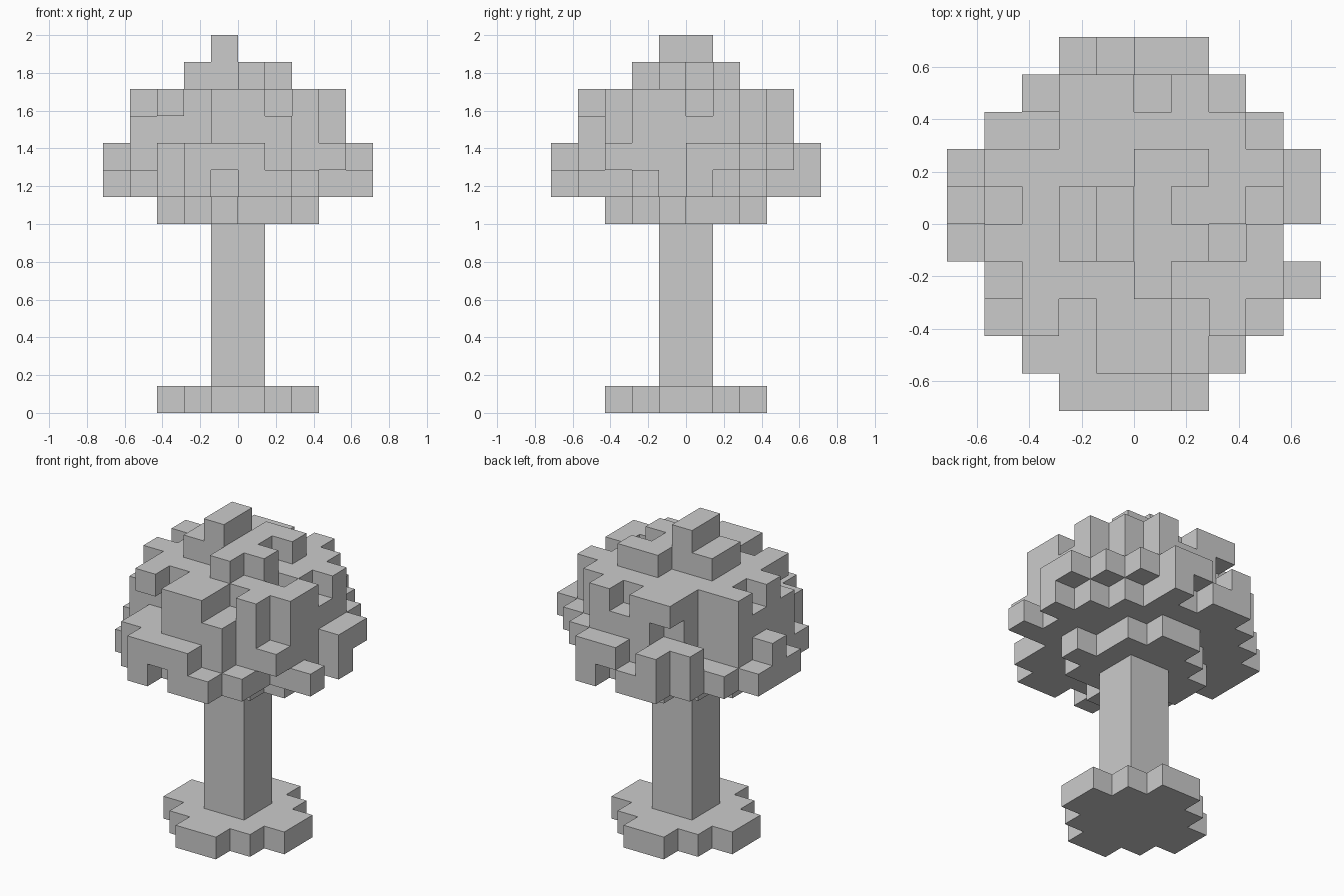
import bpy, bmesh

if "Cube" in bpy.data.objects:
    bpy.data.objects.remove(bpy.data.objects["Cube"])

U = 1 / 7  # edge of one cube; the tree is 14 cubes tall


def disc(z, widths):
    """Stepped disc of cells: half-width of each row, counted from the middle outwards."""
    return {(x, y, z) for i, w in enumerate(widths)
            for y in (i, -1 - i) for x in range(-w, w)}


def build(name, cells):
    """Outer skin of a set of unit cells as one blocky mesh."""
    bm = bmesh.new()
    verts = {}

    def vert(p):
        if p not in verts:
            verts[p] = bm.verts.new([c * U for c in p])
        return verts[p]

    for cell in sorted(cells):
        for axis in range(3):
            for side in (0, 1):
                near = list(cell)
                near[axis] += 1 if side else -1
                if tuple(near) in cells:
                    continue
                a, b = (axis + 1) % 3, (axis + 2) % 3
                loop = []
                for da, db in ((0, 0), (1, 0), (1, 1), (0, 1)):
                    p = list(cell)
                    p[axis] += side
                    p[a] += da
                    p[b] += db
                    loop.append(vert(tuple(p)))
                bm.faces.new(loop if side else loop[::-1])
    mesh = bpy.data.meshes.new(name)
    bm.to_mesh(mesh)
    bm.free()
    obj = bpy.data.objects.new(name, mesh)
    bpy.context.collection.objects.link(obj)
    return obj


# Round foot and square trunk
base = disc(0, [3, 2, 1])
trunk = {c for z in range(1, 7) for c in disc(z, [1])}

# Crown: stacked discs, each with a few cubes knocked out of its edge
crown_layers = {
    7: ([3, 2, 1], [(0, -3), (2, 0)]),
    8: ([5, 5, 4, 3, 2], [(-1, -5), (0, 4), (4, 1), (4, -1), (3, -3),
                          (3, 2), (2, 3), (-5, -2)]),
    9: ([5, 5, 4, 3, 2], [(-1, 4), (1, -5), (2, -4), (4, -2), (4, -1), (-5, -2),
                          (-5, -1), (-5, 1), (-4, -3), (-3, 2), (-4, 2), ]),
    10: ([4, 4, 3, 2], [(-3, -3), (-2, -3), (-2, -4), (-3, 2), (-2, 3)]),
    11: ([4, 4, 3, 2], [(-2, -3), (-2, -4), (-3, 2), (-4, -2), (-4, 0), (0, 3),
                        (3, 0), (2, -1), (1, -3), (1, -4)]),
    12: ([2, 2], [(-2, 1), (-1, 1), (-2, -2), (-1, -2), (1, -2), (1, 0)]),
    13: ([1], [(0, 0), (0, -1)]),
}
crown = set()
for z, (widths, chips) in crown_layers.items():
    crown |= disc(z, widths) - {(x, y, z) for x, y in chips}

build("tree", base | trunk | crown)
